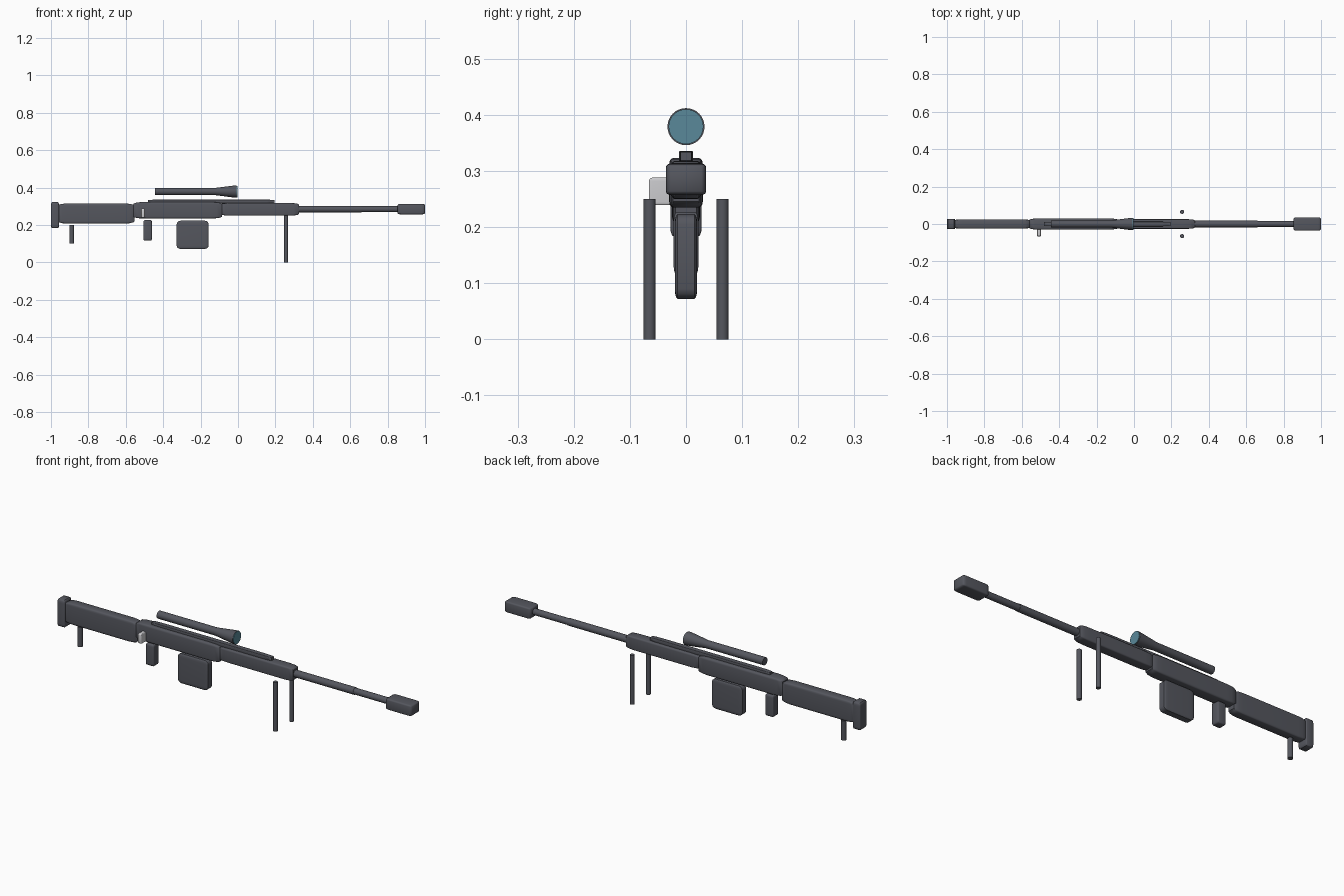
import bpy, bmesh, math
from mathutils import Matrix, Vector

if "Cube" in bpy.data.objects:
    bpy.data.objects.remove(bpy.data.objects["Cube"], do_unlink=True)


def material(name, rgb):
    m = bpy.data.materials.new(name)
    m.use_nodes = True
    m.diffuse_color = (*rgb, 1)
    m.node_tree.nodes["Principled BSDF"].inputs["Base Color"].default_value = (*rgb, 1)
    return m


GUNMETAL = material("dark gunmetal", (0.09, 0.094, 0.112))
STEEL = material("light steel", (0.6, 0.6, 0.62))
GLASS = material("teal glass", (0.1, 0.25, 0.32))


def finish(name, bm, mat):
    bmesh.ops.recalc_face_normals(bm, faces=bm.faces)
    mesh = bpy.data.meshes.new(name)
    bm.to_mesh(mesh)
    bm.free()
    mesh.materials.append(mat)
    ob = bpy.data.objects.new(name, mesh)
    bpy.context.collection.objects.link(ob)
    bpy.ops.object.select_all(action='DESELECT')
    ob.select_set(True)
    bpy.context.view_layer.objects.active = ob
    bpy.ops.object.shade_smooth_by_angle(angle=math.radians(35))
    return ob


def block(name, x, z, half_y, mat=GUNMETAL, y_mid=0, bevel=0.12):
    """Rounded block whose bevel stretches with its size."""
    bm = bmesh.new()
    bmesh.ops.create_cube(bm, size=1)
    bmesh.ops.bevel(bm, geom=bm.edges[:], offset=bevel, segments=3,
                    profile=0.5, affect='EDGES')
    size = Vector((x[1] - x[0], 2 * half_y, z[1] - z[0]))
    mid = Vector((sum(x) / 2, y_mid, sum(z) / 2))
    bm.transform(Matrix.Translation(mid) @ Matrix.Diagonal(size).to_4x4())
    return finish(name, bm, mat)


def turned(name, profile, origin, axis, mat=GUNMETAL, sides=32):
    """Solid of revolution from (distance, radius) pairs along an axis."""
    bm = bmesh.new()
    rings = []
    for d, r in profile:
        ring = []
        for i in range(sides):
            a = math.tau * i / sides
            u, v = r * math.cos(a), r * math.sin(a)
            p = (d, u, v) if axis == 'X' else (u, v, d)
            ring.append(bm.verts.new(Vector(origin) + Vector(p)))
        rings.append(ring)
    for a, b in zip(rings, rings[1:]):
        for i in range(sides):
            j = (i + 1) % sides
            bm.faces.new((a[i], a[j], b[j], b[i]))
    bm.faces.new(rings[0])
    bm.faces.new(rings[-1])
    return finish(name, bm, mat)


# Main body, back to front
block("butt_pad", (-1.0, -0.957), (0.183, 0.322), 0.028)
block("stock", (-0.965, -0.553), (0.208, 0.315), 0.025)
block("receiver", (-0.56, -0.085), (0.235, 0.323), 0.03)
block("handguard", (-0.093, 0.325), (0.25, 0.318), 0.026)
block("top_rail", (-0.48, 0.195), (0.316, 0.336), 0.0125)
block("muzzle_brake", (0.853, 1.0), (0.257, 0.313), 0.036)
turned("barrel", [(0.3, 0.018), (0.66, 0.018), (0.66, 0.016), (0.87, 0.016)],
       (0, 0, 0.285), 'X')

# Parts below and beside the body
block("magazine", (-0.328, -0.157), (0.072, 0.223), 0.02)
block("grip", (-0.506, -0.46), (0.116, 0.226), 0.022)
block("bolt_handle", (-0.518, -0.498), (0.239, 0.288), 0.0225, STEEL, y_mid=-0.0435)

# Supports
turned("rear_support", [(0.1, 0.013), (0.2, 0.013)], (-0.889, 0, 0), 'Z')
for side, y in (("front", -0.065), ("back", 0.065)):
    turned(side + "_bipod_leg", [(0, 0.011), (0.25, 0.011)], (0.257, y, 0), 'Z')

# Sighting scope and its lens
turned("scope", [(-0.445, 0.0195), (-0.12, 0.0195), (-0.03, 0.031), (-0.007, 0.033)],
       (0, 0, 0.379), 'X')
turned("scope_lens", [(-0.009, 0.031), (-0.004, 0.031)], (0, 0, 0.379), 'X', GLASS)
